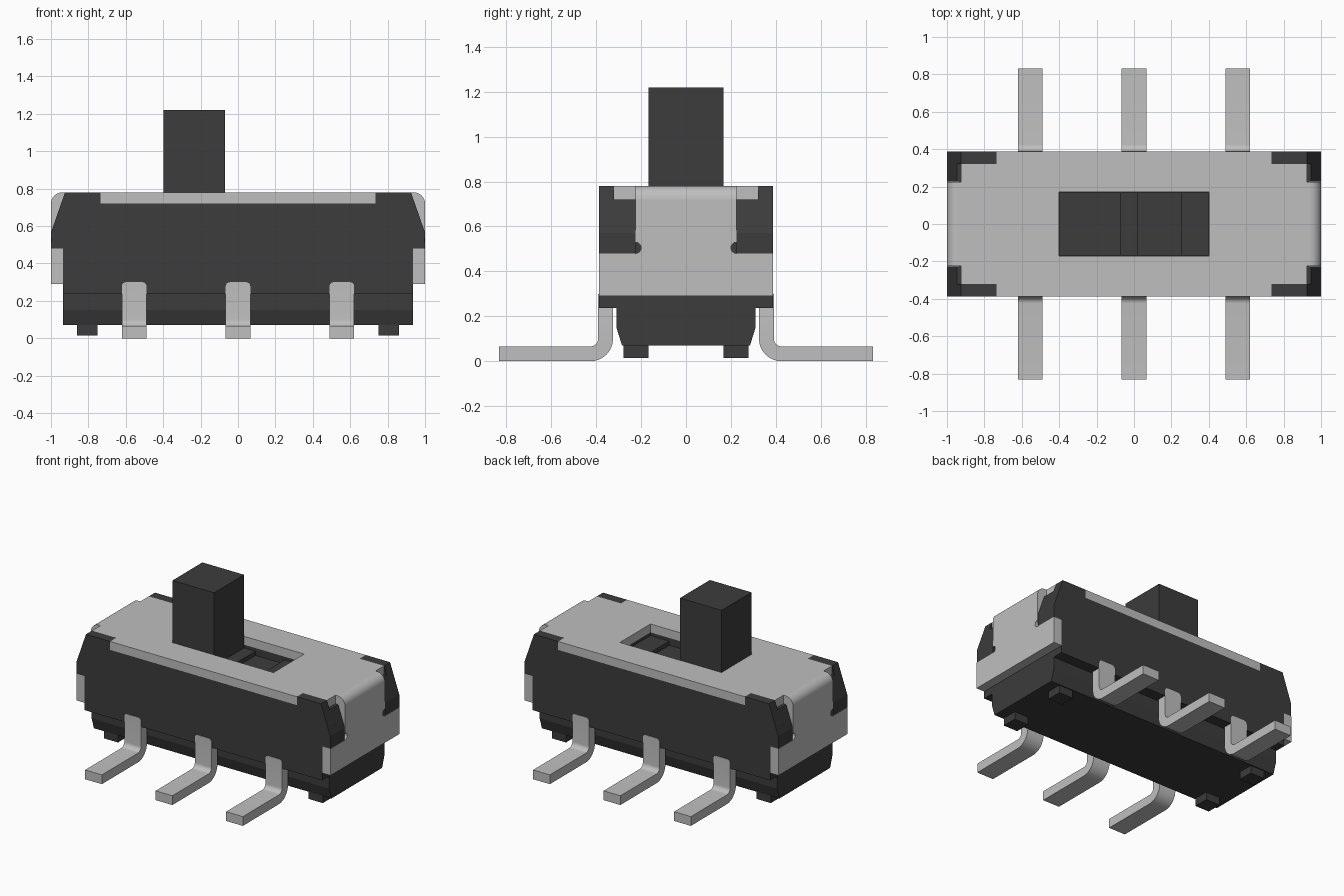
import bpy, bmesh, math
from mathutils import Vector

if "Cube" in bpy.data.objects:
    bpy.data.objects.remove(bpy.data.objects["Cube"], do_unlink=True)


def material(name, value):
    m = bpy.data.materials.new(name)
    m.use_nodes = True
    colour = (value, value, value, 1)
    m.diffuse_color = colour
    m.node_tree.nodes["Principled BSDF"].inputs["Base Color"].default_value = colour
    return m


PLASTIC = material("dark plastic", 0.045)
METAL = material("light metal", 0.52)


def prism(name, pts, axis, lo, hi, mat, round_top=0):
    """Extrude a closed outline along an axis, the other two axes in order."""
    bm = bmesh.new()
    def at(p, d):
        c = list(p)
        c.insert("xyz".index(axis), d)
        return bm.verts.new(c)
    a = [at(p, lo) for p in pts]
    b = [at(p, hi) for p in pts]
    bm.faces.new(a)
    bm.faces.new(b[::-1])
    for i in range(len(pts)):
        j = (i + 1) % len(pts)
        bm.faces.new((a[i], b[i], b[j], a[j]))
    bmesh.ops.recalc_face_normals(bm, faces=bm.faces)
    if round_top:
        top = max(v.co.z for v in bm.verts)
        edges = [e for e in bm.edges
                 if all(abs(v.co.z - top) < 1e-5 for v in e.verts)
                 and abs(e.verts[0].co.x - e.verts[1].co.x) < 1e-5]
        bmesh.ops.bevel(bm, geom=edges, offset=round_top, segments=4,
                        profile=0.5, affect='EDGES')
    me = bpy.data.meshes.new(name)
    bm.to_mesh(me)
    bm.free()
    me.materials.append(mat)
    ob = bpy.data.objects.new(name, me)
    bpy.context.collection.objects.link(ob)
    return ob


def activate(ob):
    bpy.ops.object.select_all(action='DESELECT')
    ob.select_set(True)
    bpy.context.view_layer.objects.active = ob


def smooth(ob):
    activate(ob)
    bpy.ops.object.shade_smooth_by_angle(angle=math.radians(30))


def rect(x0, x1, y0, y1):
    return [(x0, y0), (x1, y0), (x1, y1), (x0, y1)]


def mirrored(half):
    """Close a half outline by reflecting its first coordinate."""
    return half + [(-u, v) for u, v in reversed(half)]


def arc(cx, cy, r, start, end, n=8):
    angles = [math.radians(start + (end - start) * i / n) for i in range(n + 1)]
    return [(cx + r * math.cos(t), cy + r * math.sin(t)) for t in angles]


# Housing: wide upper block over a narrower tapered base
body = prism("housing", mirrored([(0.285, 0.07), (0.31, 0.15), (0.31, 0.238),
                                  (0.388, 0.238), (0.388, 0.72)]),
             "x", -0.935, 0.935, PLASTIC)

# Cover top with narrowed ends
half = [(0.735, -0.388), (0.735, -0.32), (0.925, -0.32), (0.925, -0.225),
        (0.94, -0.225), (0.94, 0.225), (0.925, 0.225), (0.925, 0.32),
        (0.735, 0.32), (0.735, 0.388)]
cover = prism("cover_top", mirrored(half), "z", 0.72, 0.78, METAL)

# Slot through the cover and into the housing
cutter = prism("slot_cutter", rect(-0.4, 0.4, -0.172, 0.172), "z", 0.5, 0.9, PLASTIC)
cutter.hide_render = True
for ob in (body, cover):
    mod = ob.modifiers.new("slot", 'BOOLEAN')
    mod.operation = 'DIFFERENCE'
    mod.solver = 'EXACT'
    mod.object = cutter
    activate(ob)
    bpy.ops.object.modifier_apply(modifier=mod.name)
bpy.data.objects.remove(cutter, do_unlink=True)

# Slider with its knob and stepped base
prism("slider", [(-0.398, 0.49), (0.398, 0.49), (0.398, 0.7), (0.25, 0.7),
                 (0.25, 0.67), (0.02, 0.67), (0.02, 0.7), (-0.07, 0.7),
                 (-0.07, 1.22), (-0.398, 1.22)], "y", -0.168, 0.168, PLASTIC)

for sx, side in ((1, "left"), (-1, "right")):
    def flip(pts):
        return [(sx * u, v) for u, v in pts]

    # Cover end: rounded bend and a wide lower tab with relief notches
    bend = prism("cover_bend_" + side,
                 flip([(0.94, 0.72)] + arc(0.94, 0.72, 0.06, 0, 90)),
                 "y", -0.225, 0.225, METAL)
    smooth(bend)
    tab = [(0.388, 0.29), (0.388, 0.48), (0.225, 0.48)]
    tab += arc(0.225, 0.505, 0.025, 250, 90, 6) + [(0.225, 0.72)]
    prism("cover_end_" + side, mirrored(tab), "x",
          *sorted((sx * 0.935, sx * 1.0)), METAL)

    for sy, face in ((-1, "front"), (1, "back")):
        tag = face + "_" + side
        # Corner guards with sloping ends
        prism("corner_rail_" + tag,
              flip([(0.735, 0.7), (0.735, 0.78), (0.925, 0.78), (0.998, 0.57),
                    (0.998, 0.48), (0.9, 0.48), (0.9, 0.7)]),
              "y", *sorted((sy * 0.32, sy * 0.388)), PLASTIC)
        prism("corner_block_" + tag,
              flip([(0.9, 0.72), (0.946, 0.72), (0.998, 0.57),
                    (0.998, 0.48), (0.9, 0.48)]),
              "y", *sorted((sy * 0.226, sy * 0.32)), PLASTIC)
        # Locating pegs
        prism("peg_" + tag, rect(*sorted((sx * 0.75, sx * 0.862)),
                                 *sorted((sy * 0.168, sy * 0.278))),
              "z", 0.015, 0.1, PLASTIC)

# Bent legs, three along each long side
leg = [(0.325, 0.3)] + arc(0.425, 0.1, 0.1, 180, 270)
leg += [(0.832, 0), (0.832, 0.066)]
leg += arc(0.425, 0.1, 0.034, 270, 180) + [(0.391, 0.3)]
for sy, face in ((-1, "front"), (1, "back")):
    for i, x in enumerate((-0.555, 0, 0.555)):
        ob = prism(f"{face}_leg_{i + 1}", [(sy * y, z) for y, z in leg],
                   "x", x - 0.066, x + 0.066, METAL, round_top=0.022)
        smooth(ob)
